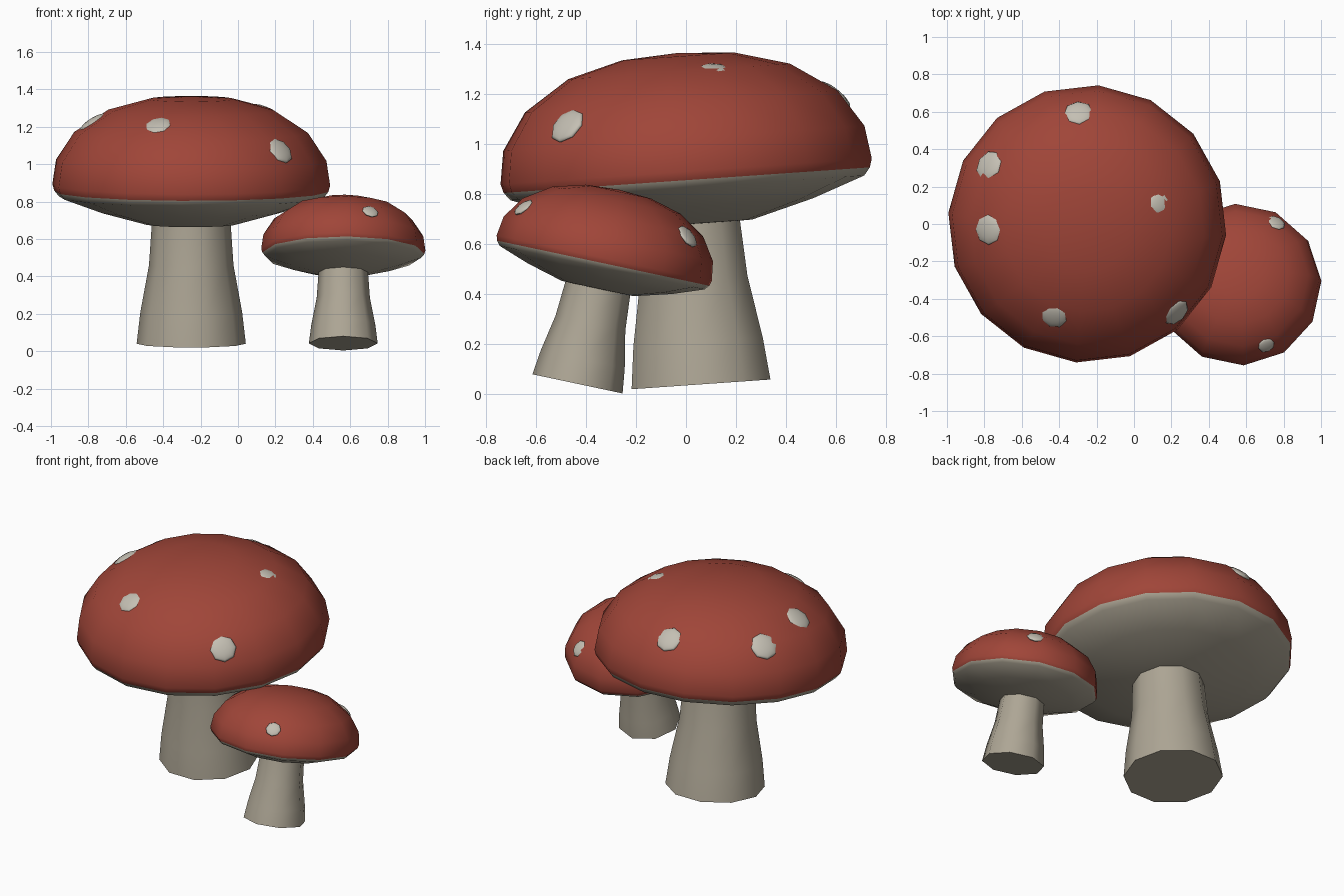
import bpy, bmesh
from math import sin, cos, pi, radians, sqrt
from mathutils import Matrix, Vector

if "Cube" in bpy.data.objects:
    bpy.data.objects.remove(bpy.data.objects["Cube"])


def material(name, rgb):
    m = bpy.data.materials.new(name)
    m.diffuse_color = (*rgb, 1)
    m.use_nodes = True
    m.node_tree.nodes["Principled BSDF"].inputs["Base Color"].default_value = m.diffuse_color
    return m


RED = material("cap_red", (0.35, 0.06, 0.04))
BEIGE = material("flesh_beige", (0.42, 0.38, 0.30))
PALE = material("spot_pale", (0.55, 0.52, 0.45))


def finish(bm, name, mats, matrix):
    bmesh.ops.recalc_face_normals(bm, faces=bm.faces)
    me = bpy.data.meshes.new(name)
    bm.to_mesh(me)
    bm.free()
    for m in mats:
        me.materials.append(m)
    ob = bpy.data.objects.new(name, me)
    bpy.context.collection.objects.link(ob)
    ob.matrix_world = matrix
    bpy.ops.object.select_all(action='DESELECT')
    ob.select_set(True)
    bpy.context.view_layer.objects.active = ob
    bpy.ops.object.shade_smooth_by_angle(angle=radians(60))
    return ob


def lathe(name, profile, sides, turn, mats, matrix, split=None):
    """Revolve (radius, height) points; faces from point index `split` on use slot 1."""
    bm = bmesh.new()
    rings = []
    for r, z in profile:
        n = 1 if r == 0 else sides
        rings.append([bm.verts.new((r * cos(turn + 2 * pi * i / sides),
                                    r * sin(turn + 2 * pi * i / sides), z)) for i in range(n)])
    for k, (a, b) in enumerate(zip(rings, rings[1:])):
        for i in range(sides):
            j = (i + 1) % sides
            quad = [a[i % len(a)], a[j % len(a)], b[j % len(b)], b[i % len(b)]]
            f = bm.faces.new(list(dict.fromkeys(quad)))
            f.material_index = int(split is not None and k >= split)
    return finish(bm, name, mats, matrix)


# Profiles: cap relative to its rim centre, stem relative to its foot
CAP = [(0, 0.474), (0.225, 0.46), (0.445, 0.40), (0.627, 0.28), (0.725, 0.132), (0.745, 0),
       (0.735, -0.035), (0.71, -0.066), (0.50, -0.142), (0.25, -0.21), (0, -0.215)]
STEM = [(0, 0), (0.292, 0), (0.272, 0.17), (0.226, 0.42), (0.207, 0.70), (0, 0.70)]


def mushroom(prefix, foot, tilt, scale, rim, cap_sides, cap_turn, stem_sides, foot_r, spots):
    base = Matrix.Translation(foot) @ Matrix.Rotation(radians(tilt), 4, 'X')
    # stem
    lathe(prefix + "_stem", [(r * foot_r, z * scale) for r, z in STEM],
          stem_sides, 0, [BEIGE], base)
    # cap with pale underside
    cap = base @ Matrix.Translation((0, 0, rim))
    lathe(prefix + "_cap", [(r * scale, z * scale) for r, z in CAP],
          cap_sides, radians(cap_turn), [RED, BEIGE], cap, split=6)
    # flattened spots set into the dome
    a, c = 0.74 * scale, 0.472 * scale
    for n, (x, y, z, r) in enumerate(spots):
        p = cap.inverted() @ Vector((x, y, z))
        p /= sqrt((p.x ** 2 + p.y ** 2) / a ** 2 + p.z ** 2 / c ** 2)
        normal = Vector((p.x / a ** 2, p.y / a ** 2, p.z / c ** 2))
        bm = bmesh.new()
        bmesh.ops.create_uvsphere(bm, u_segments=8, v_segments=6, radius=r)
        place = (cap @ Matrix.Translation(p)
                 @ normal.to_track_quat('Z', 'Y').to_matrix().to_4x4()
                 @ Matrix.Diagonal((1, 1, 0.3, 1)))
        finish(bm, f"{prefix}_spot_{n + 1}", [PALE], place)


mushroom("large", (-0.25, 0.06, 0.04), 4, 1.0, 0.852, 16, -4.6, 10, 1.0,
         [(-0.30, 0.64, 1.22, 0.08), (-0.79, 0.32, 1.18, 0.085), (-0.79, -0.03, 1.23, 0.085),
          (0.16, 0.12, 1.31, 0.068), (-0.43, -0.50, 1.21, 0.075), (0.22, -0.47, 1.07, 0.08)])
mushroom("small", (0.563, -0.433, 0.042), -12, 0.59, 0.513, 12, 3, 8, 0.63,
         [(0.77, 0.025, 0.635, 0.052), (0.71, -0.655, 0.75, 0.045)])
